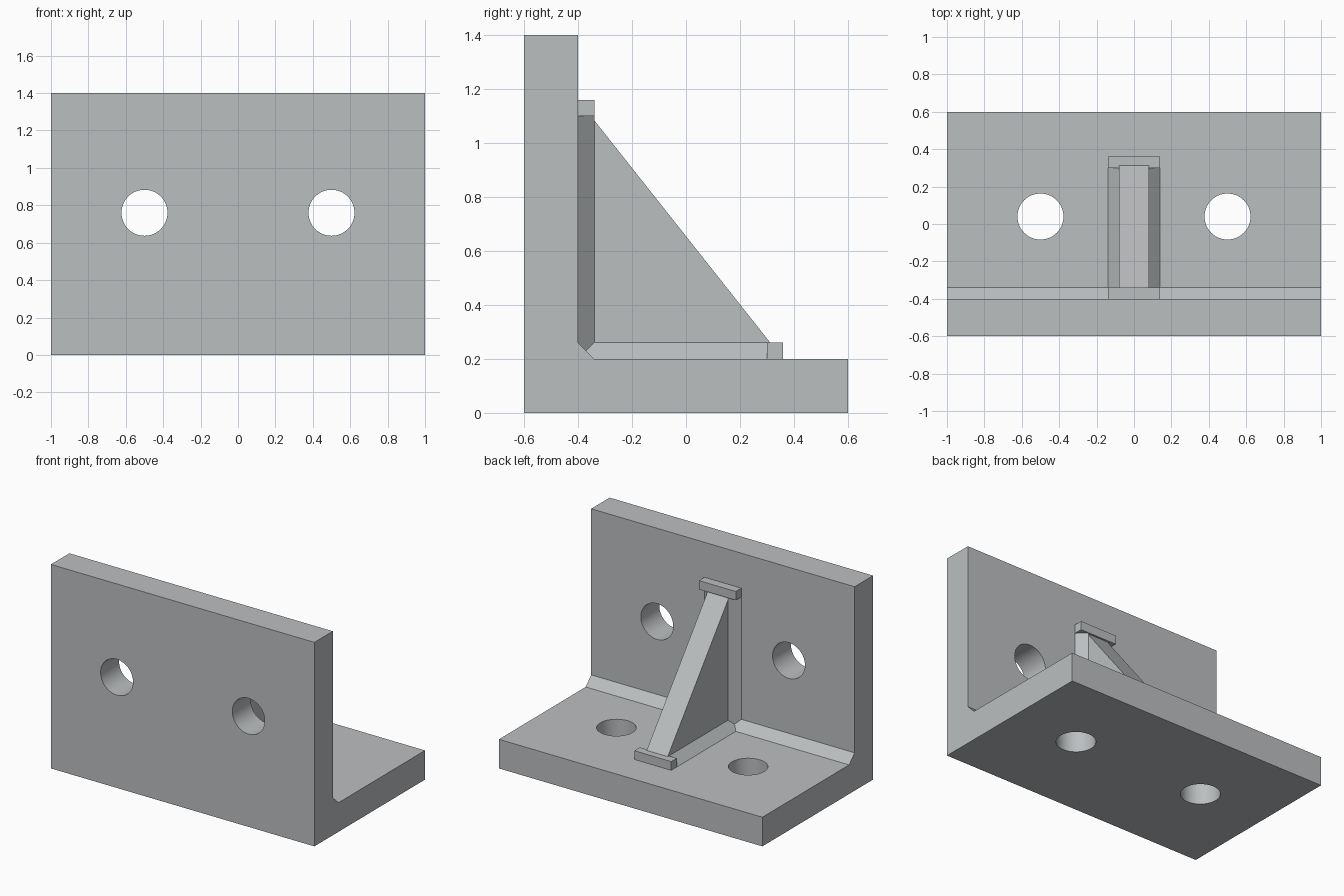
import bpy, bmesh, math
from mathutils import Vector

if "Cube" in bpy.data.objects:
    bpy.data.objects.remove(bpy.data.objects["Cube"])

steel = bpy.data.materials.new("grey_steel")
steel.diffuse_color = (0.50, 0.52, 0.53, 1)
steel.use_nodes = True
steel.node_tree.nodes["Principled BSDF"].inputs["Base Color"].default_value = steel.diffuse_color

HALF = 1.0        # half length of the angle
T = 0.2           # plate thickness
BACK = -0.4       # inner face of the upright plate
G = 0.08          # half thickness of the gusset
W = 0.06          # weld leg size
TIP_Y, TIP_Z = 0.36, 1.16   # gusset ends


def prism(name, points, offset):
    """Extrude a closed 3D outline along an offset vector."""
    bm = bmesh.new()
    face = bm.faces.new([bm.verts.new(p) for p in points])
    out = bmesh.ops.extrude_face_region(bm, geom=[face])
    verts = [g for g in out["geom"] if isinstance(g, bmesh.types.BMVert)]
    bmesh.ops.translate(bm, verts=verts, vec=Vector(offset))
    bmesh.ops.recalc_face_normals(bm, faces=bm.faces[:])
    mesh = bpy.data.meshes.new(name)
    bm.to_mesh(mesh)
    bm.free()
    mesh.materials.append(steel)
    obj = bpy.data.objects.new(name, mesh)
    bpy.context.collection.objects.link(obj)
    return obj


def side_prism(name, yz, half):
    """Extrude a side profile (y, z) symmetrically along x."""
    return prism(name, [(-half, y, z) for y, z in yz], (2 * half, 0, 0))


def rect(y0, y1, z0, z1):
    return [(y0, z0), (y1, z0), (y1, z1), (y0, z1)]


# Angle: base plate, upright plate and chamfered inside corner
angle = side_prism("angle_plate", [
    (-0.6, 0), (0.6, 0), (0.6, T), (BACK + W, T),
    (BACK, T + W), (BACK, 1.4), (-0.6, 1.4)], HALF)

# Bolt holes: two through the upright, two through the base
cutters = []
for x in (-0.5, 0.5):
    for loc, rot in (((x, -0.5, 0.76), (math.pi / 2, 0, 0)),
                     ((x, 0.04, 0.1), (0, 0, 0))):
        bpy.ops.mesh.primitive_cylinder_add(
            vertices=64, radius=0.123, depth=0.3, location=loc, rotation=rot)
        cutter = bpy.context.object
        cutter.name = "hole_cutter"
        cutter.hide_render = True
        cutter.data.materials.append(steel)
        mod = angle.modifiers.new("hole", "BOOLEAN")
        mod.operation = "DIFFERENCE"
        mod.solver = "EXACT"
        mod.object = cutter
        cutters.append(cutter)

bpy.context.view_layer.update()
cut_mesh = bpy.data.meshes.new_from_object(
    angle.evaluated_get(bpy.context.evaluated_depsgraph_get()))
angle.modifiers.clear()
angle.data = cut_mesh
for cutter in cutters:
    bpy.data.objects.remove(cutter)
bpy.ops.object.select_all(action="DESELECT")
angle.select_set(True)
bpy.context.view_layer.objects.active = angle
bpy.ops.object.shade_smooth_by_angle(angle=math.radians(30))

# Triangular gusset
side_prism("gusset", [(BACK, T), (TIP_Y, T), (BACK, TIP_Z)], G)

# Weld beads along both sides of the gusset
for side, s in (("left", -1), ("right", 1)):
    a, b = s * G, s * (G + W)
    prism("upright_weld_" + side,
          [(a, BACK, T), (b, BACK, T), (a, BACK + W, T)],
          (0, 0, TIP_Z - W - T))
    prism("base_weld_" + side,
          [(a, BACK, T), (b, BACK, T), (a, BACK, T + W)],
          (0, TIP_Y - W - BACK, 0))

# Square weld caps at the two gusset ends
side_prism("top_weld_cap", rect(BACK, BACK + W, TIP_Z - W, TIP_Z), G + W)
side_prism("base_weld_cap", rect(TIP_Y - W, TIP_Y, T, T + W), G + W)
